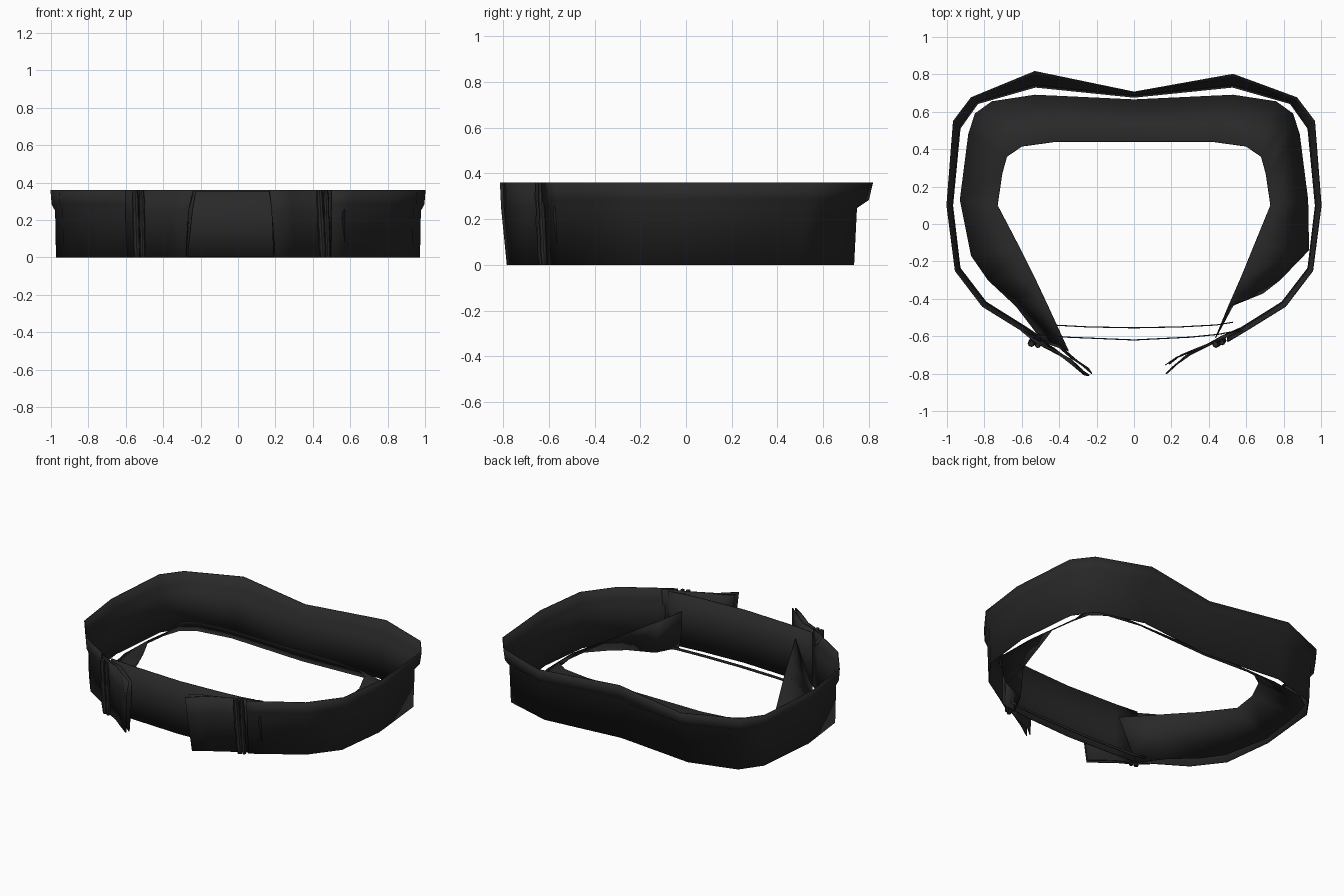
import bpy, bmesh, math
from mathutils import Vector

cube = bpy.data.objects.get("Cube")
if cube:
    bpy.data.objects.remove(cube)

fabric = bpy.data.materials.new("black_fabric")
fabric.use_nodes = True
color = (0.022, 0.022, 0.022, 1)
fabric.diffuse_color = color
bsdf = fabric.node_tree.nodes["Principled BSDF"]
bsdf.inputs["Base Color"].default_value = color
bsdf.inputs["Roughness"].default_value = 0.8


def finish(name, bm, thickness=0):
    bmesh.ops.recalc_face_normals(bm, faces=bm.faces)
    mesh = bpy.data.meshes.new(name)
    bm.to_mesh(mesh)
    bm.free()
    mesh.materials.append(fabric)
    obj = bpy.data.objects.new(name, mesh)
    bpy.context.collection.objects.link(obj)
    if thickness:
        mod = obj.modifiers.new("thickness", "SOLIDIFY")
        mod.thickness = thickness
        mod.offset = 0
    bpy.ops.object.select_all(action="DESELECT")
    obj.select_set(True)
    bpy.context.view_layer.objects.active = obj
    bpy.ops.object.shade_smooth_by_angle(angle=math.radians(40))


def sheet(name, rows, thickness=0):
    """Loft a sheet through rows of points of equal length."""
    bm = bmesh.new()
    grid = [[bm.verts.new(p) for p in row] for row in rows]
    for a, b in zip(grid, grid[1:]):
        for i in range(len(a) - 1):
            bm.faces.new((a[i], a[i + 1], b[i + 1], b[i]))
    finish(name, bm, thickness)


def mirrored(half):
    """Complete a path that starts on the centre line."""
    return [(-x, y) for x, y in half[:0:-1]] + half


def level(path, z):
    return [(x, y, z) for x, y in path]


def blend(a, b, t):
    return [tuple(Vector(p).lerp(Vector(q), t)) for p, q in zip(a, b)]


# Outer wall: upright band with a lip that steps out above a crease
lip = mirrored([(0, .705), (.53, .8), (.87, .675), (.965, .55), (1, .1),
                (.955, -.25), (.81, -.44), (.6, -.57), (.5, -.63)])
lip = [(x, y + .015 if x == -.53 else y) for x, y in lip]
crease = mirrored([(0, .69), (.53, .745), (.84, .655), (.935, .52), (.975, .1),
                   (.935, -.24), (.795, -.425), (.59, -.555), (.5, -.615)])
foot = [(x * 0.995, y * 0.983) for x, y in crease]
sheet("outer_wall", [level(lip, .36), level(blend(crease, lip, .75), .285),
                     level(crease, .25), level(foot, 0)], 0.006)

# Inner flange: rises inward from the foot, turning upright at the front ends
back_outer = [(0, .665), (.53, .69), (.76, .655), (.85, .59), (.885, .48),
              (.93, .13)]
back_inner = [(0, .44), (.42, .44), (.6, .415), (.68, .36), (.705, .27),
              (.73, .1)]
outer = ([(-.5, -.61, 0), (-.63, -.44, 0), (-.78, -.3, 0), (-.87, -.17, 0)]
         + level(mirrored(back_outer), 0)
         + [(.935, -.14, 0), (.78, -.3, 0), (.69, -.37, 0), (.53, -.435, 0), (.455, -.575, 0)])
inner = ([(-.35, -.68, .29), (-.46, -.44, .24), (-.535, -.28, .21), (-.615, -.12, .18)]
         + [(x, y, .195 if y > .3 else .155) for x, y in mirrored(back_inner)]
         + [(.64, -.12, .175), (.575, -.28, .195), (.54, -.36, .205), (.505, -.44, .215), (.435, -.61, .24)])
sheet("inner_flange", [outer, inner], 0.004)

# Front panel and the narrow tie strip behind it
panel = [(-.52, -.59), (-.36, -.605), (0, -.62), (.3, -.605), (.45, -.59), (.53, -.575)]
sheet("front_panel", [level(panel, .355), level(panel, .18), level(panel, .003)], 0.006)
tie = mirrored([(0, -.555), (.25, -.55), (.44, -.54), (.53, -.525)])
sheet("tie_strip", [level(tie, .015), level(tie, 0)], 0.006)


def flap(name, top, bottom, fold, thickness):
    """Creased flap: the middle row is pushed out of plane alternately."""
    middle = []
    for i, (t, b) in enumerate(zip(top, bottom)):
        push = fold if i % 2 else -fold
        middle.append(((t[0] + b[0]) / 2 + push * .5, (t[1] + b[1]) / 2 + push, .25))
    sheet(name, [level(top, .36), middle, level(bottom, 0)], thickness)


# Loose fastening flaps on the front, each with a lining
flap("right_flap",
     [(-.6, -.57), (-.52, -.635), (-.42, -.68), (-.33, -.75), (-.24, -.81)],
     [(-.59, -.555), (-.51, -.62), (-.43, -.665), (-.36, -.72), (-.28, -.78)],
     .01, .01)
flap("right_flap_lining",
     [(-.5, -.625), (-.4, -.66), (-.32, -.72), (-.225, -.8)],
     [(-.5, -.61), (-.41, -.65), (-.34, -.7), (-.27, -.76)],
     .008, .006)
flap("left_flap",
     [(.58, -.57), (.48, -.61), (.39, -.65), (.27, -.71), (.17, -.8)],
     [(.57, -.555), (.47, -.6), (.4, -.64), (.3, -.7), (.2, -.77)],
     .01, .006)
flap("left_flap_lining",
     [(.45, -.62), (.34, -.67), (.23, -.71), (.165, -.755)],
     [(.45, -.61), (.36, -.66), (.25, -.7), (.19, -.75)],
     .008, .004)


def bar(name, top, bottom, radius):
    """Slim upright bar with slightly thicker knots along it."""
    bm = bmesh.new()
    top, bottom = Vector(top), Vector(bottom)
    rings = []
    for k, swell in enumerate((.7, 1, .8, 1.05, .8, 1, .7)):
        centre = bottom.lerp(top, k / 6)
        rings.append([bm.verts.new(centre + Vector((math.cos(a), math.sin(a), 0)) * radius * swell)
                      for a in (math.tau * j / 8 for j in range(8))])
    for a, b in zip(rings, rings[1:]):
        for j in range(8):
            bm.faces.new((a[j], a[j - 1], b[j - 1], b[j]))
    bm.faces.new(rings[0])
    bm.faces.new(rings[-1])
    finish(name, bm)


# Buckle bars in pairs over the flap seams
bar("right_buckle_bar_outer", (-.55, -.64, .36), (-.54, -.625, 0), .02)
bar("right_buckle_bar_inner", (-.515, -.65, .36), (-.51, -.635, 0), .016)
bar("left_buckle_bar_outer", (.47, -.635, .36), (.48, -.62, 0), .016)
bar("left_buckle_bar_inner", (.435, -.645, .36), (.455, -.63, 0), .02)
